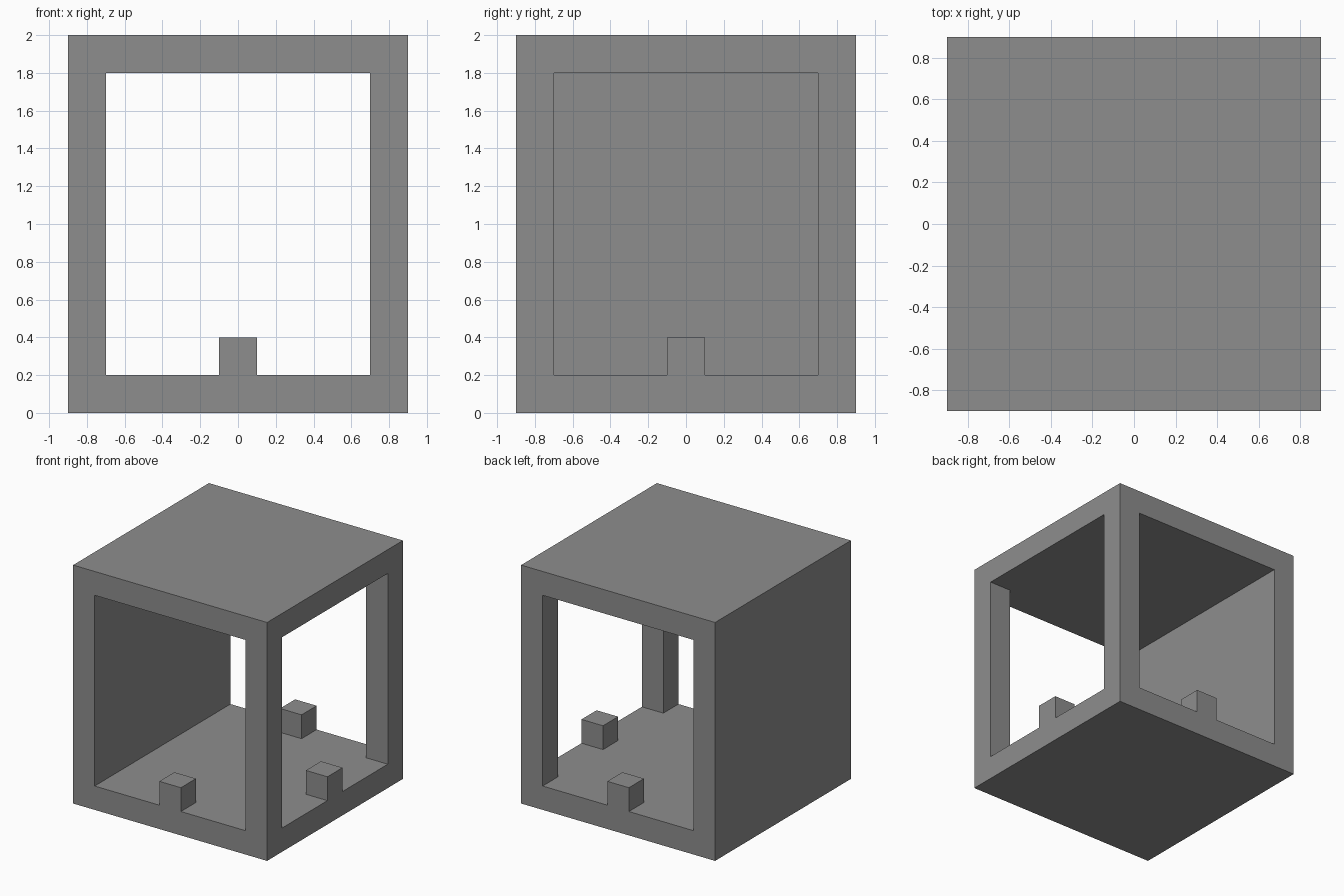
import bpy

cube = bpy.data.objects.get("Cube")
if cube:
    bpy.data.objects.remove(cube, do_unlink=True)

HALF = 0.9      # half the footprint
HEIGHT = 2.0
T = 0.2         # thickness of slabs, wall, posts and blocks
MID = HALF - T / 2

grey = bpy.data.materials.new("mid grey")
grey.use_nodes = True
colour = (0.27, 0.27, 0.27, 1)
grey.diffuse_color = colour
grey.node_tree.nodes["Principled BSDF"].inputs["Base Color"].default_value = colour


def box(name, centre, size):
    bpy.ops.mesh.primitive_cube_add(size=1, location=centre)
    obj = bpy.context.object
    obj.name = name
    obj.scale = size
    bpy.ops.object.transform_apply(location=False, rotation=False, scale=True)
    obj.data.materials.append(grey)
    return obj


# Floor and roof slabs
for name, z in (("floor", T / 2), ("roof", HEIGHT - T / 2)):
    box(name, (0, 0, z), (2 * HALF, 2 * HALF, T))

# Solid side wall
opening = HEIGHT - 2 * T
box("side_wall", (-MID, 0, HEIGHT / 2), (T, 2 * HALF, opening))

# Corner posts on the open side
for name, side in (("front_post", -1), ("back_post", 1)):
    box(name, (MID, side * MID, HEIGHT / 2), (T, T, opening))

# Small block in the middle of each open edge
for name, x, y in (("front_block", 0, -MID), ("back_block", 0, MID),
                   ("side_block", MID, 0)):
    box(name, (x, y, 1.5 * T), (T, T, T))
